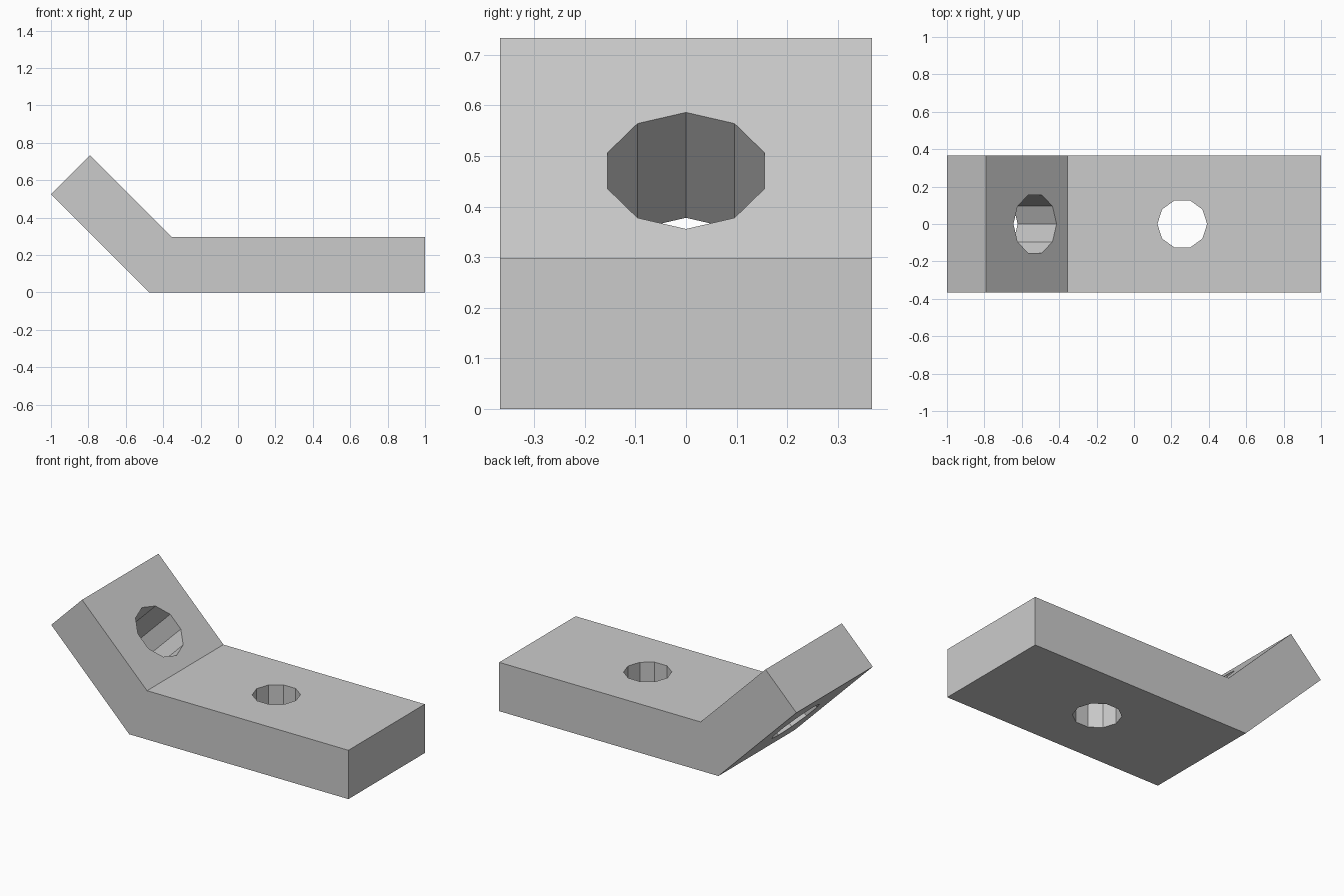
import bpy
import math

old = bpy.data.objects.get("Cube")
if old:
    bpy.data.objects.remove(old, do_unlink=True)

HALF_WIDTH = 0.367

# Single plain grey material
grey = bpy.data.materials.new("plain grey")
grey.use_nodes = True
colour = (0.6, 0.6, 0.6, 1)
grey.diffuse_color = colour
grey.node_tree.nodes["Principled BSDF"].inputs["Base Color"].default_value = colour


def extrude_profile(name, profile, half_width):
    """Extrude an (x, z) outline along y."""
    n = len(profile)
    verts = [(x, y, z) for y in (-half_width, half_width) for x, z in profile]
    faces = [tuple(range(n)), tuple(reversed(range(n, 2 * n)))]
    faces += [(i, i + n, (i + 1) % n + n, (i + 1) % n) for i in range(n)]
    mesh = bpy.data.meshes.new(name)
    mesh.from_pydata(verts, [], faces)
    mesh.materials.append(grey)
    obj = bpy.data.objects.new(name, mesh)
    bpy.context.collection.objects.link(obj)
    return obj


def drill(target, name, centre, radius, tilt):
    """Cut a ten-sided hole with a corner on the bracket's long axis."""
    bpy.ops.mesh.primitive_cylinder_add(vertices=10, radius=radius, depth=0.8)
    cutter = bpy.context.object
    cutter.name = name
    cutter.data.materials.append(grey)
    for v in cutter.data.vertices:
        v.co.x, v.co.y = v.co.y, -v.co.x
    cutter.location = centre
    cutter.rotation_euler.y = tilt
    cutter.hide_render = True
    mod = target.modifiers.new(name, 'BOOLEAN')
    mod.operation = 'DIFFERENCE'
    mod.solver = 'EXACT'
    mod.object = cutter
    bpy.context.view_layer.objects.active = target
    bpy.ops.object.modifier_apply(modifier=mod.name)
    bpy.data.objects.remove(cutter, do_unlink=True)


# Bent bar: flat foot with an arm rising at 45 degrees
bracket = extrude_profile("angled_bracket", [
    (-0.475, 0), (1, 0), (1, 0.297), (-0.355, 0.297),
    (-0.792, 0.733), (-1, 0.525)], HALF_WIDTH)

# Bolt holes, square to the foot and to the arm
drill(bracket, "foot_hole", (0.258, 0, 0.15), 0.133, 0)
drill(bracket, "arm_hole", (-0.633, 0, 0.367), 0.163, math.radians(45))
